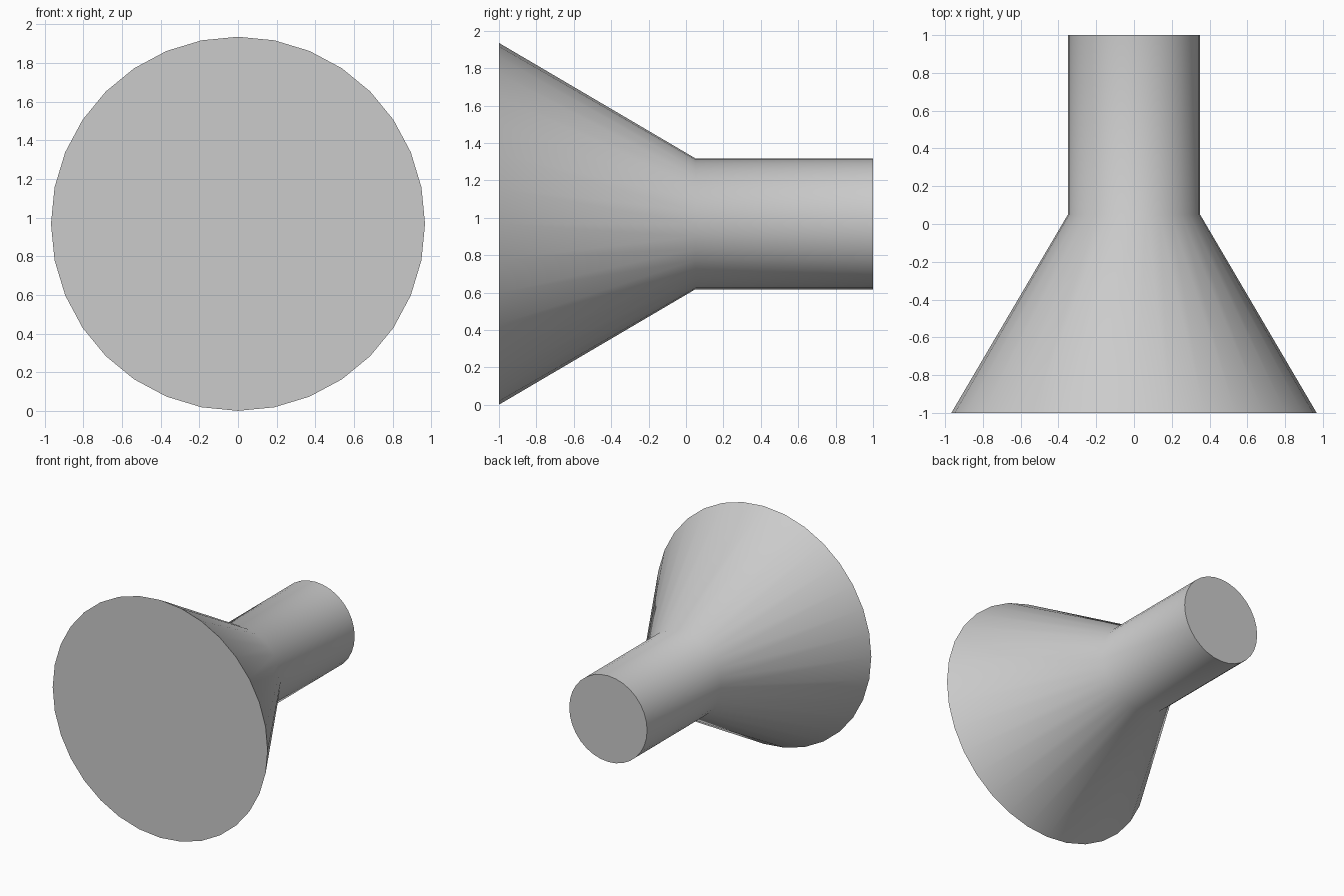
import bpy, bmesh, math

if "Cube" in bpy.data.objects:
    bpy.data.objects.remove(bpy.data.objects["Cube"])

SIDES = 32
CENTRE_Z = 0.968
# (y, radius) stations: wide mouth, neck, end of the stem
PROFILE = [(-1.0, 0.967), (0.05, 0.35), (1.0, 0.35)]

bm = bmesh.new()
rings = []
for y, r in PROFILE:
    rings.append([bm.verts.new((r * math.sin(2 * math.pi * i / SIDES), y,
                                CENTRE_Z + r * math.cos(2 * math.pi * i / SIDES)))
                  for i in range(SIDES)])

# Flared cone and straight stem
for a, b in zip(rings, rings[1:]):
    for i in range(SIDES):
        j = (i + 1) % SIDES
        bm.faces.new((a[i], a[j], b[j], b[i]))

# Flat end caps
bm.faces.new(rings[0])
bm.faces.new(rings[-1])
bmesh.ops.recalc_face_normals(bm, faces=bm.faces)

mesh = bpy.data.meshes.new("flared_funnel")
bm.to_mesh(mesh)
bm.free()
funnel = bpy.data.objects.new("flared_funnel", mesh)
bpy.context.collection.objects.link(funnel)

# Smooth sides and neck, sharp cap rims
bpy.context.view_layer.objects.active = funnel
funnel.select_set(True)
bpy.ops.object.shade_smooth_by_angle(angle=math.radians(40))
